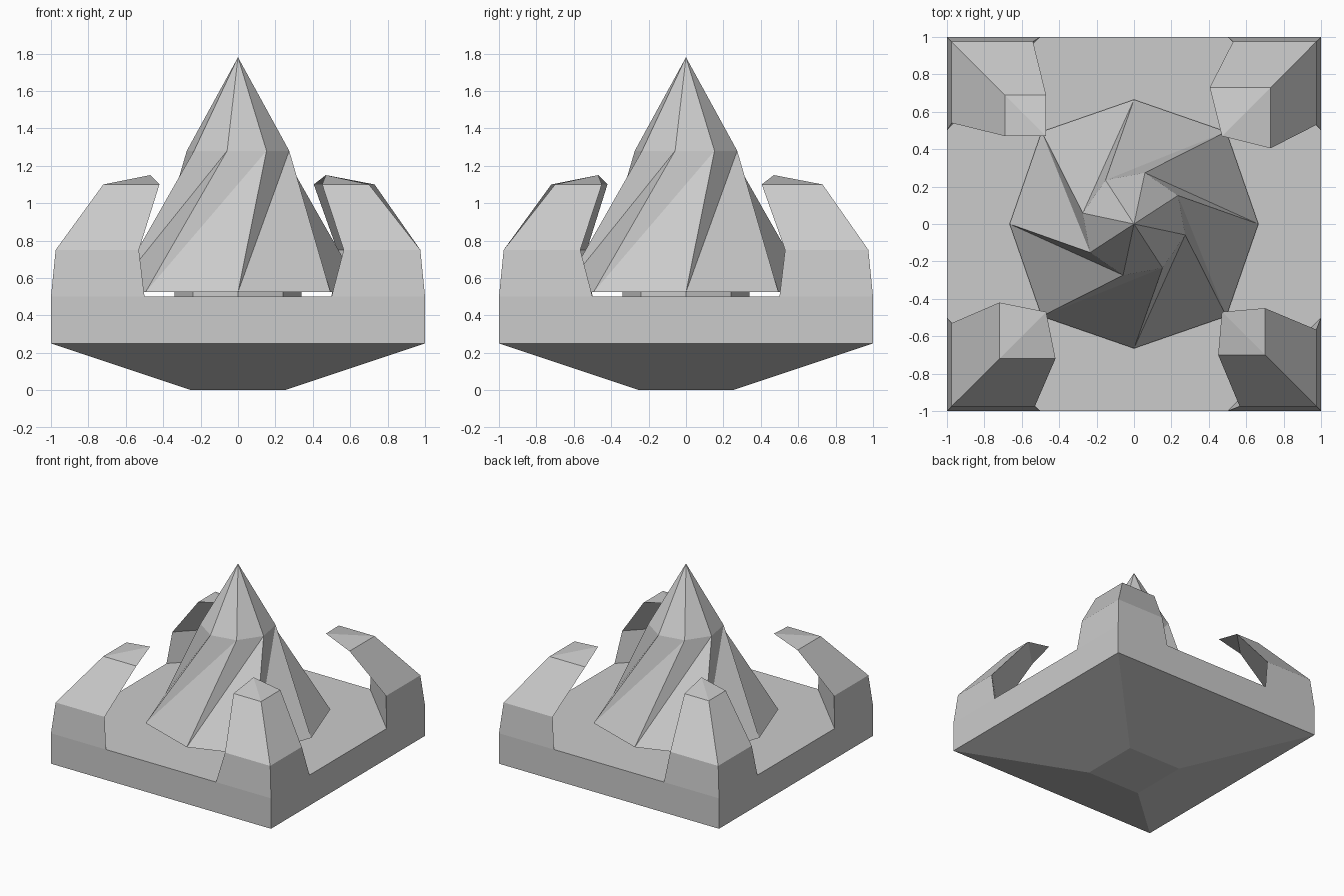
import bpy
from math import cos, sin, radians

if "Cube" in bpy.data.objects:
    bpy.data.objects.remove(bpy.data.objects["Cube"])


def add_mesh(name, verts, faces):
    mesh = bpy.data.meshes.new(name)
    mesh.from_pydata(verts, [], faces)
    mesh.update()
    obj = bpy.data.objects.new(name, mesh)
    bpy.context.collection.objects.link(obj)
    return obj


def ring(n, radius, z, start):
    return [(radius * cos(radians(start + 360 * i / n)),
             radius * sin(radians(start + 360 * i / n)), z) for i in range(n)]


def bridge(n, a, b):
    return [(a + i, a + (i + 1) % n, b + (i + 1) % n, b + i) for i in range(n)]


# Square base with a tapered underside
R2 = 2 ** 0.5
base = ring(4, 0.25 * R2, 0, 45) + ring(4, R2, 0.25, 45) + ring(4, R2, 0.5, 45)
add_mesh("base", base, [(3, 2, 1, 0)] + bridge(4, 0, 4) + bridge(4, 4, 8)
         + [(8, 9, 10, 11)])


# Three-sided corner claws curling inward to a tip, each slightly different
def claw(name, sx, sy, mid, knee, side):
    levels = [(1.0, 0.5, 0.5), (0.975, mid, 0.75), (knee, side, 1.1)]
    verts = []
    for outer, inner, z in levels:
        verts += [(sx * outer, sy * outer, z), (sx * inner, sy * outer, z),
                  (sx * outer, sy * inner, z)]
    verts.append((sx * 0.47, sy * 0.47, 1.15))
    faces = [(2, 1, 0)] + bridge(3, 0, 3) + bridge(3, 3, 6)
    faces += [(6, 7, 9), (7, 8, 9), (8, 6, 9)]
    if sx * sy < 0:
        faces = [f[::-1] for f in faces]
    add_mesh(name, verts, faces)


claw("claw_front_left", -1, -1, 0.53, 0.72, 0.42)
claw("claw_front_right", 1, -1, 0.565, 0.70, 0.45)
claw("claw_back_left", -1, 1, 0.54, 0.69, 0.47)
claw("claw_back_right", 1, 1, 0.53, 0.73, 0.405)

# Twisted eight-sided spike
foot = [(x * k, y * k, z) for i, (x, y, z) in enumerate(ring(8, 0.665, 0.525, 0))
        for k in [1.05 if i % 2 else 1.0]]
spike = foot + ring(8, 0.28, 1.28, 33) + [(0, 0, 1.78)]
faces = [tuple(range(7, -1, -1))]
for i in range(8):
    j = (i + 1) % 8
    faces += [(i, j, 8 + j), (i, 8 + j, 8 + i), (8 + i, 8 + j, 16)]
add_mesh("spike", spike, faces)

# Short stem holding the spike just above the base
add_mesh("spike_stem", ring(8, 0.34, 0.5, 0) + ring(8, 0.34, 0.525, 0),
         bridge(8, 0, 8) + [tuple(range(7, -1, -1)), tuple(range(8, 16))])
